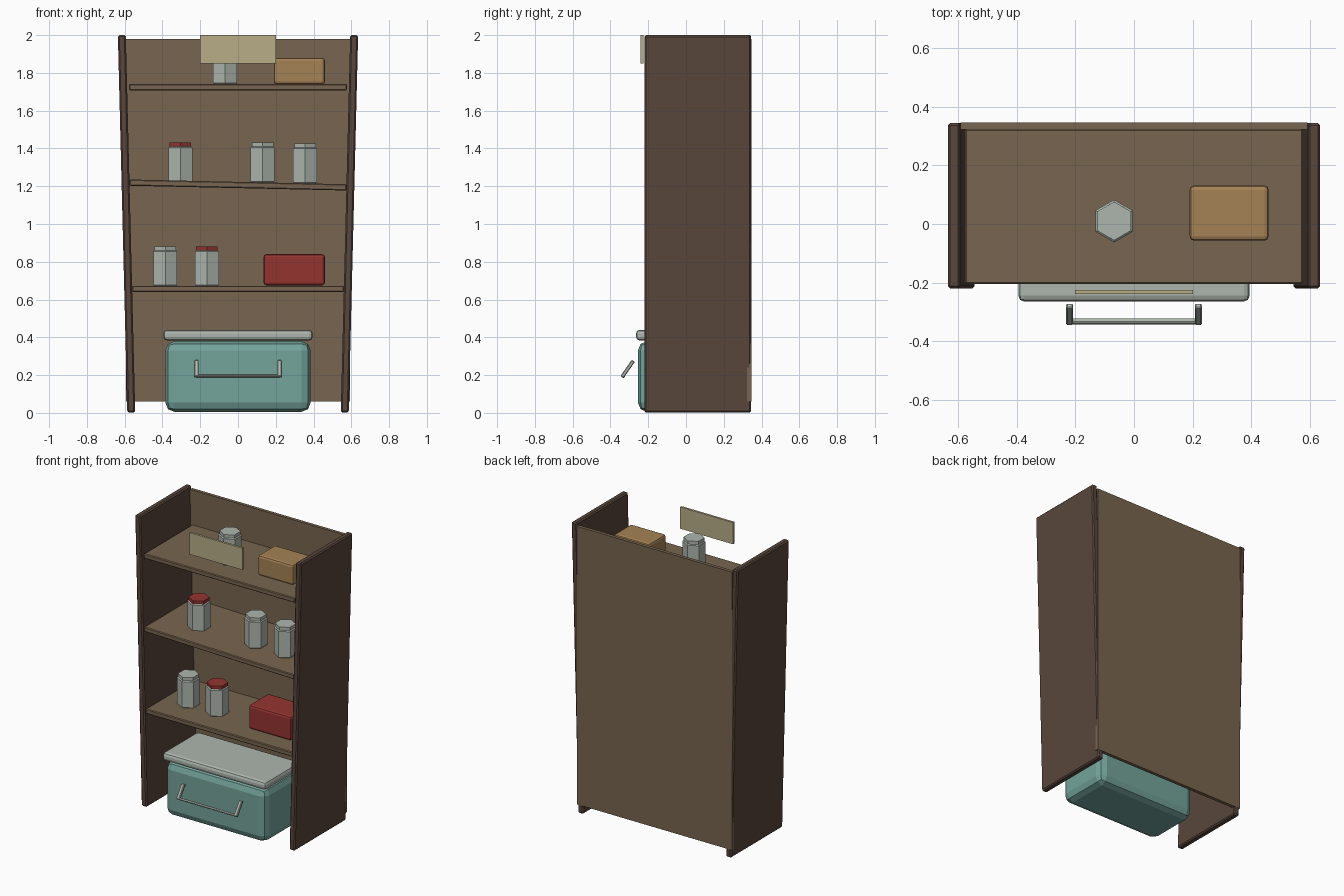
import bpy
import math

cube = bpy.data.objects.get("Cube")
if cube:
    bpy.data.objects.remove(cube, do_unlink=True)


def material(name, r, g, b):
    m = bpy.data.materials.new(name)
    m.use_nodes = True
    m.diffuse_color = (r, g, b, 1)
    m.node_tree.nodes["Principled BSDF"].inputs["Base Color"].default_value = (r, g, b, 1)
    return m


dark_wood = material("dark wood", 0.098, 0.061, 0.045)
wood = material("wood", 0.188, 0.130, 0.080)
teal = material("teal", 0.174, 0.366, 0.328)
pale = material("pale grey", 0.423, 0.468, 0.423)
red = material("red", 0.296, 0.034, 0.030)
tan = material("tan", 0.376, 0.223, 0.093)
cream = material("cream", 0.485, 0.418, 0.242)


def box(name, x, y, z, mat, bevel=0.0, segments=1, tilt=0.0, pitch=0.0):
    """Box spanning the (low, high) pairs, turned about its centre."""
    centre = [(a + b) / 2 for a, b in (x, y, z)]
    bpy.ops.mesh.primitive_cube_add(size=1, location=centre)
    ob = bpy.context.object
    ob.name = name
    for v in ob.data.vertices:
        v.co = [c * (b - a) for c, (a, b) in zip(v.co, (x, y, z))]
    ob.rotation_euler = (pitch, tilt, 0)
    ob.data.materials.append(mat)
    if bevel:
        mod = ob.modifiers.new("Bevel", "BEVEL")
        mod.width = bevel
        mod.segments = segments
    return ob


def prism(name, x, y, low, high, radius, mat):
    """Upright six-sided prism with a corner facing front."""
    bpy.ops.mesh.primitive_cylinder_add(vertices=6, radius=radius, depth=high - low,
                                        location=(x, y, (low + high) / 2))
    ob = bpy.context.object
    ob.name = name
    ob.data.materials.append(mat)
    return ob


# Case: leaning sides and a back board
for side, s in (("left", 1), ("right", -1)):
    box(side + "_side_panel", (s * 0.59 - 0.021, s * 0.59 + 0.021), (-0.22, 0.345),
        (0.002, 2.0), dark_wood, 0.008, tilt=s * 0.025)
box("back_board", (-0.592, 0.592), (0.323, 0.346), (0.06, 1.98), wood)

# Shelves, the middle one sagging to one side
for name, half, low, tilt in (("lower_shelf", 0.562, 0.64, 0.0),
                              ("middle_shelf", 0.575, 1.19, 0.022),
                              ("upper_shelf", 0.577, 1.708, 0.0)):
    box(name, (-half, half), (-0.205, 0.325), (low, low + 0.033), wood, 0.005, tilt=tilt)

# Jars with lids
jars = [(-0.385, 0.67, pale), (-0.165, 0.67, red), (-0.305, 1.22, red),
        (0.13, 1.22, pale), (0.355, 1.215, pale), (-0.068, 1.74, pale)]
for i, (x, base, lid) in enumerate(jars, 1):
    body = prism(f"jar_{i}", x, 0.01, base, base + 0.19, 0.073, pale)
    # Narrow the shoulder with a chamfer
    mod = body.modifiers.new("Bevel", "BEVEL")
    mod.width = 0.006
    mod.limit_method = "ANGLE"
    mod.angle_limit = math.radians(70)
    prism(f"jar_lid_{i}", x, 0.01, base + 0.182, base + 0.212, 0.066, lid)

# Small boxes
box("red_box", (0.135, 0.46), (-0.08, 0.135), (0.675, 0.84), red, 0.015, 2)
box("tan_box", (0.19, 0.46), (-0.057, 0.132), (1.74, 1.88), tan, 0.015, 2)

# Blank sign
box("sign_board", (-0.202, 0.202), (-0.24, -0.225), (1.85, 2.0), cream)

# Cool box with lid
box("cooler_body", (-0.385, 0.385), (-0.255, 0.13), (0.005, 0.38), teal, 0.05, 2)
box("cooler_lid", (-0.395, 0.395), (-0.265, 0.125), (0.383, 0.44), pale, 0.02, 2)

# Slanting handle: two arms and a grip
for side, s in (("left", 1), ("right", -1)):
    box(side + "_handle_arm", (s * 0.22 - 0.012, s * 0.22 + 0.012), (-0.319, -0.299),
        (0.18, 0.285), pale, 0.004, pitch=math.radians(-35))
box("handle_grip", (-0.222, 0.222), (-0.343, -0.323), (0.187, 0.203), pale, 0.004,
    pitch=math.radians(-35))
